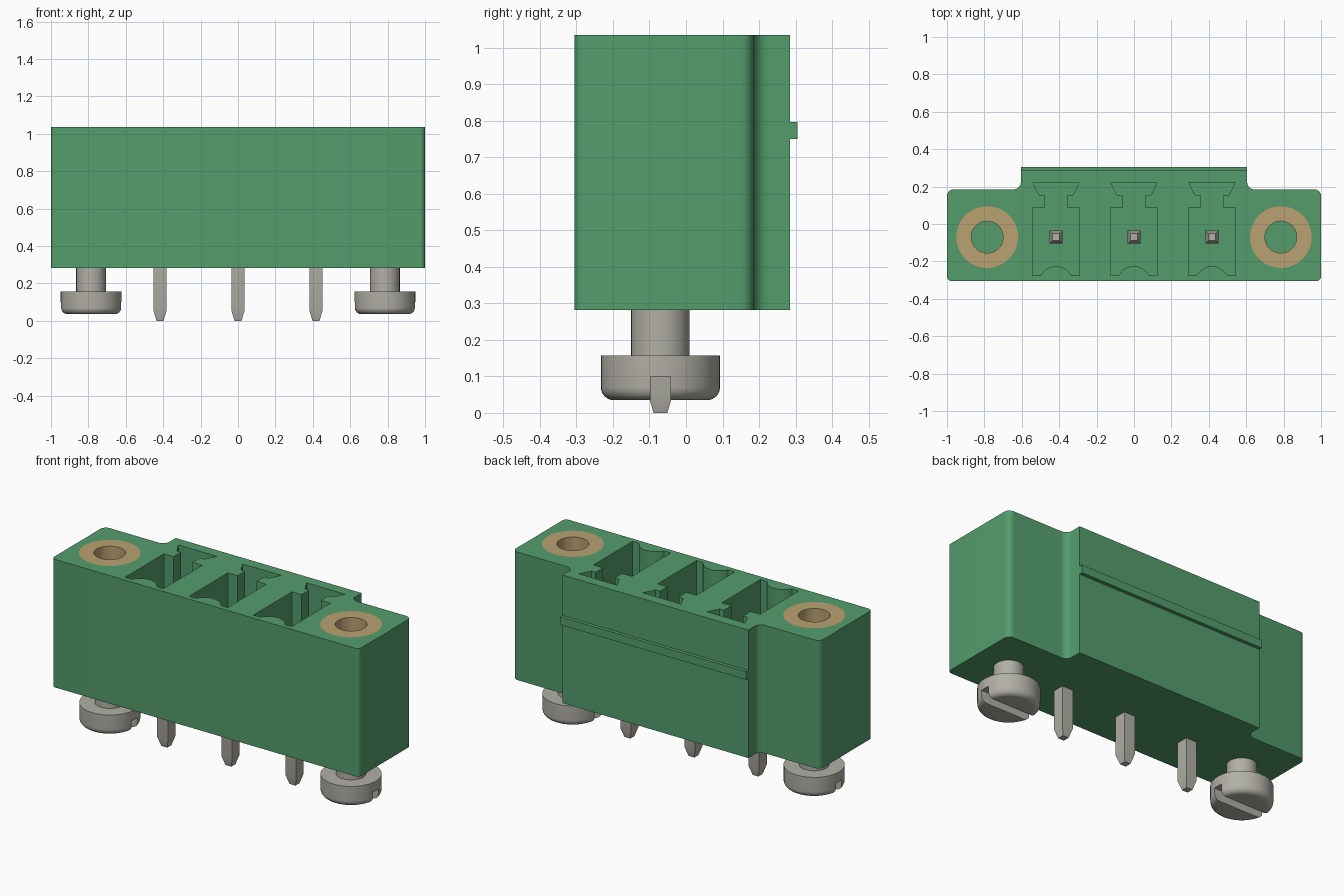
import bpy, bmesh, math
from mathutils import Vector

cube = bpy.data.objects.get("Cube")
if cube:
    bpy.data.objects.remove(cube, do_unlink=True)

BASE, TOP = 0.282, 1.035
AXIS_Y = -0.07
PITCH = 0.417
SCREW_X = 0.785


def material(name, rgb):
    mat = bpy.data.materials.new(name)
    mat.use_nodes = True
    mat.diffuse_color = (*rgb, 1)
    mat.node_tree.nodes["Principled BSDF"].inputs["Base Color"].default_value = (*rgb, 1)
    return mat


green = material("green plastic", (0.087, 0.335, 0.150))
brass = material("brass", (0.49, 0.36, 0.17))
steel = material("steel", (0.44, 0.43, 0.38))


def finish(name, bm, mat):
    bmesh.ops.remove_doubles(bm, verts=bm.verts, dist=1e-5)
    bmesh.ops.recalc_face_normals(bm, faces=bm.faces)
    mesh = bpy.data.meshes.new(name)
    bm.to_mesh(mesh)
    bm.free()
    mesh.materials.append(mat)
    obj = bpy.data.objects.new(name, mesh)
    bpy.context.scene.collection.objects.link(obj)
    return obj


def prism(name, outline, z0, z1, mat, dx=0):
    """Extrude a plan outline between two heights."""
    bm = bmesh.new()
    face = bm.faces.new([bm.verts.new((x + dx, y, z0)) for x, y in outline])
    top = bmesh.ops.extrude_face_region(bm, geom=[face])["geom"]
    verts = [v for v in top if isinstance(v, bmesh.types.BMVert)]
    bmesh.ops.translate(bm, verts=verts, vec=(0, 0, z1 - z0))
    return finish(name, bm, mat)


def box(name, x, y, z, mat):
    outline = [(x[0], y[0]), (x[1], y[0]), (x[1], y[1]), (x[0], y[1])]
    return prism(name, outline, z[0], z[1], mat)


def lathe(name, profile, x, mat, sides=48, closed=False, turn=0):
    """Turn a (radius, height) profile about an upright axis."""
    bm = bmesh.new()
    rings = []
    for r, z in profile:
        angles = [turn + math.tau * i / sides for i in range(sides)]
        rings.append([bm.verts.new((x + r * math.cos(a), AXIS_Y + r * math.sin(a), z))
                      for a in angles])
    pairs = list(zip(rings, rings[1:]))
    if closed:
        pairs.append((rings[-1], rings[0]))
    for low, high in pairs:
        for i in range(sides):
            j = (i + 1) % sides
            bm.faces.new((low[i], low[j], high[j], high[i]))
    return finish(name, bm, mat)


def cut(obj, cutters):
    """Subtract the cutters, keep the result and delete them."""
    for cutter in cutters:
        mod = obj.modifiers.new("cut", "BOOLEAN")
        mod.operation = "DIFFERENCE"
        mod.solver = "EXACT"
        mod.object = cutter
    graph = bpy.context.evaluated_depsgraph_get()
    mesh = bpy.data.meshes.new_from_object(obj.evaluated_get(graph))
    obj.modifiers.clear()
    obj.data = mesh
    for cutter in cutters:
        bpy.data.objects.remove(cutter, do_unlink=True)


def rounded(corners, steps=8):
    """Outline with a fillet radius at each right-angled corner."""
    points = []
    for i, (x, y, r) in enumerate(corners):
        p = Vector((x, y))
        if r == 0:
            points.append((x, y))
            continue
        d1 = (Vector(corners[i - 1][:2]) - p).normalized()
        d2 = (Vector(corners[(i + 1) % len(corners)][:2]) - p).normalized()
        centre = p + r * (d1 + d2)
        for k in range(steps + 1):
            t = math.pi / 2 * k / steps
            points.append(tuple(centre - r * (d2 * math.cos(t) + d1 * math.sin(t))))
    return points


# Housing with rounded end flanges
half = [(1, -0.305, 0.025), (1, 0.185, 0.035), (0.605, 0.185, 0.04), (0.605, 0.285, 0)]
outline = rounded(half + [(-x, y, r) for x, y, r in reversed(half)])
housing = prism("housing", outline, BASE, TOP, green)

# Contact pockets: keyed slot behind, curved bump in front
bump = []
for k in range(13):
    a = math.radians(90 - 64 * k / 12)
    bump.append((0.089 * math.cos(a), -0.314 + 0.089 * math.sin(a)))
side = bump + [(0.125, -0.275), (0.125, 0.085), (0.062, 0.085),
               (0.062, 0.155), (0.09, 0.155), (0.125, 0.222)]
pocket = side + [(-x, y) for x, y in reversed(side[1:])]
cutters = [prism("pocket_cutter", pocket, 0.38, TOP + 0.1, green, i * PITCH)
           for i in (-1, 0, 1)]

# Bores for the threaded inserts
for s in (-1, 1):
    cutters.append(lathe("bore_cutter", [(0, 0.45), (0.165, 0.45), (0.165, TOP + 0.1),
                                         (0, TOP + 0.1)], s * SCREW_X, green))
cut(housing, cutters)

# Latching rib on the back
rib = box("latch_rib", (-0.605, 0.605), (0.28, 0.305), (0.75, 0.797), green)
parts = [housing, rib]

for s, label in ((-1, "right"), (1, "left")):
    x = s * SCREW_X
    # Threaded insert
    parts.append(lathe(label + "_insert", [(0.085, 0.45), (0.165, 0.45), (0.165, TOP),
                                           (0.085, TOP)], x, brass, closed=True))
    # Slotted screw with a rounded head
    profile = [(0, 0.035)]
    for k in range(9):
        a = math.pi / 2 * k / 8
        profile.append((0.128 + 0.035 * math.sin(a), 0.07 - 0.035 * math.cos(a)))
    profile += [(0.163, 0.157), (0.08, 0.157), (0.08, 0.3), (0, 0.3)]
    screw = lathe(label + "_screw", profile, x, steel)
    slot = box("slot_cutter", (x - 0.2, x + 0.2), (AXIS_Y - 0.027, AXIS_Y + 0.027),
               (0, 0.1), steel)
    cut(screw, [slot])
    parts.append(screw)

# Square contact pins with tapered ends
diag = math.sqrt(0.5)
for i, label in enumerate(("right", "middle", "left")):
    profile = [(0, 0), (0.038, 0), (0.07, 0.055), (0.07, 0.85), (0.038, 0.9), (0, 0.9)]
    parts.append(lathe(label + "_pin", [(r * diag, z) for r, z in profile],
                       (i - 1) * PITCH, steel, sides=4, turn=math.pi / 4))

# Smooth the curves, keep the edges crisp
bpy.ops.object.select_all(action="DESELECT")
for obj in parts:
    obj.select_set(True)
bpy.context.view_layer.objects.active = housing
bpy.ops.object.shade_smooth_by_angle(angle=math.radians(30))
